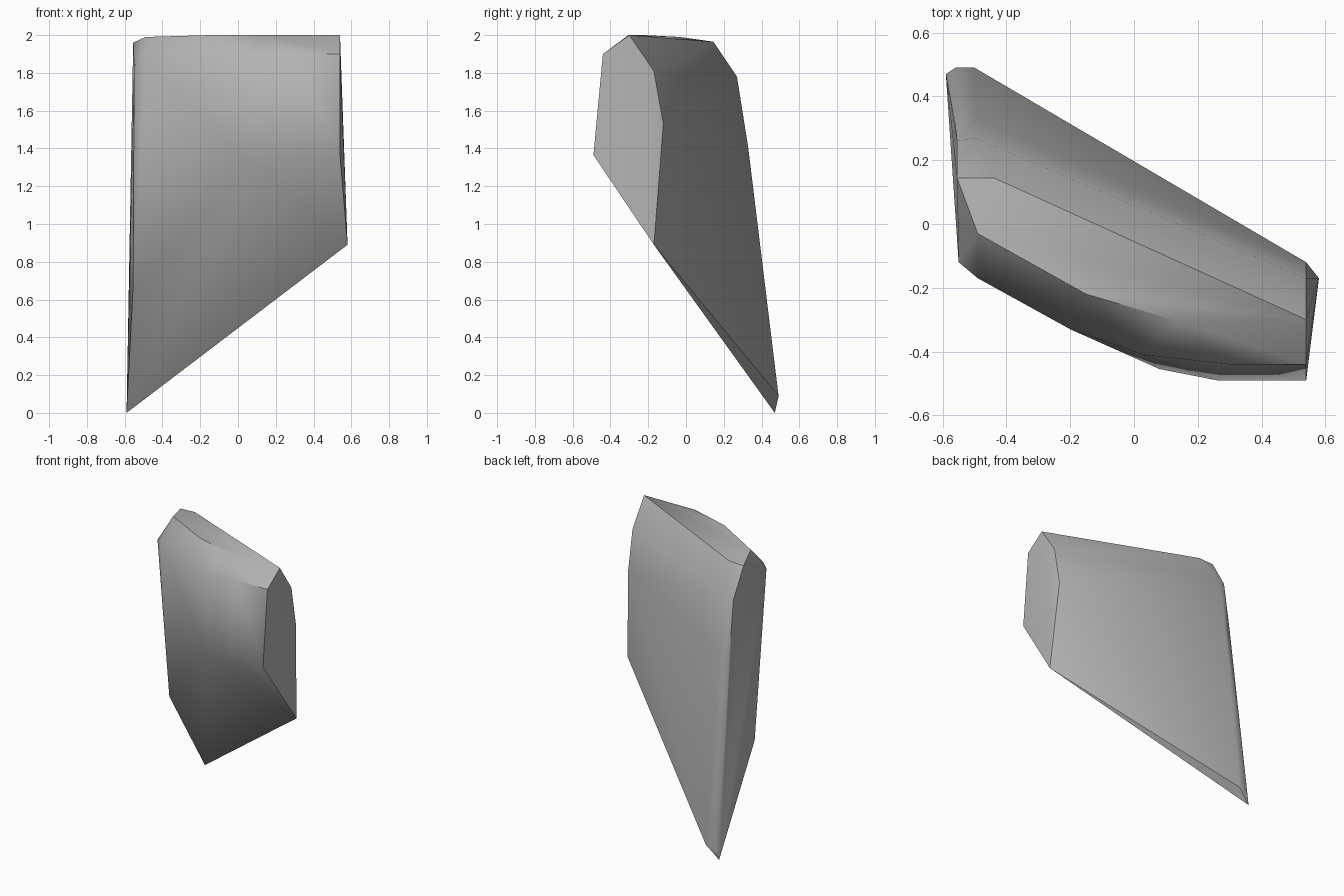
import bpy, bmesh, math

cube = bpy.data.objects.get("Cube")
if cube:
    bpy.data.objects.remove(cube, do_unlink=True)

# Plain grey stone
stone = bpy.data.materials.new("grey stone")
stone.use_nodes = True
grey = (0.45, 0.45, 0.45, 1)
stone.diffuse_color = grey
stone.node_tree.nodes["Principled BSDF"].inputs["Base Color"].default_value = grey

# Corners of the broken shard, grouped by the face they bound
underside = [(-.59, .47, 0), (.58, -.17, .89), (.54, -.49, 1.365),
             (.26, -.49, 1.365), (.08, -.455, 1.32), (-.555, .02, .67)]
front_rim = [(.54, -.44, 1.9), (.3, -.44, 1.9), (.03, -.41, 1.85),
             (-.2, -.33, 1.84), (-.49, -.17, 1.85), (-.55, -.12, 1.84)]
crown = [(.54, -.3, 2), (.14, -.305, 2), (-.15, -.22, 2),
         (-.49, -.03, 1.99), (-.555, .145, 1.96), (-.44, .145, 1.965)]
back_rim = [(.54, -.17, 1.81), (.54, -.12, 1.53), (-.5, .27, 1.78),
            (-.5, .33, 1.4), (-.5, .49, .09)]
left_rim = [(-.555, .26, 1.76), (-.56, .31, 1.4), (-.56, .49, .09)]

# Wrap the corners in a closed faceted skin
bm = bmesh.new()
for corner in underside + front_rim + crown + back_rim + left_rim:
    bm.verts.new(corner)
hull = bmesh.ops.convex_hull(bm, input=bm.verts[:])
spare = {v for v in hull["geom_interior"] + hull["geom_unused"]
         if isinstance(v, bmesh.types.BMVert)}
bmesh.ops.delete(bm, geom=list(spare), context="VERTS")
bmesh.ops.dissolve_limit(bm, angle_limit=math.radians(1.5),
                         verts=bm.verts[:], edges=bm.edges[:])
bmesh.ops.recalc_face_normals(bm, faces=bm.faces[:])

mesh = bpy.data.meshes.new("stone_shard")
bm.to_mesh(mesh)
bm.free()
mesh.materials.append(stone)
shard = bpy.data.objects.new("stone_shard", mesh)
bpy.context.collection.objects.link(shard)

# Soften worn facets and keep broken edges crisp
bpy.ops.object.select_all(action="DESELECT")
shard.select_set(True)
bpy.context.view_layer.objects.active = shard
bpy.ops.object.shade_smooth_by_angle(angle=math.radians(40))
